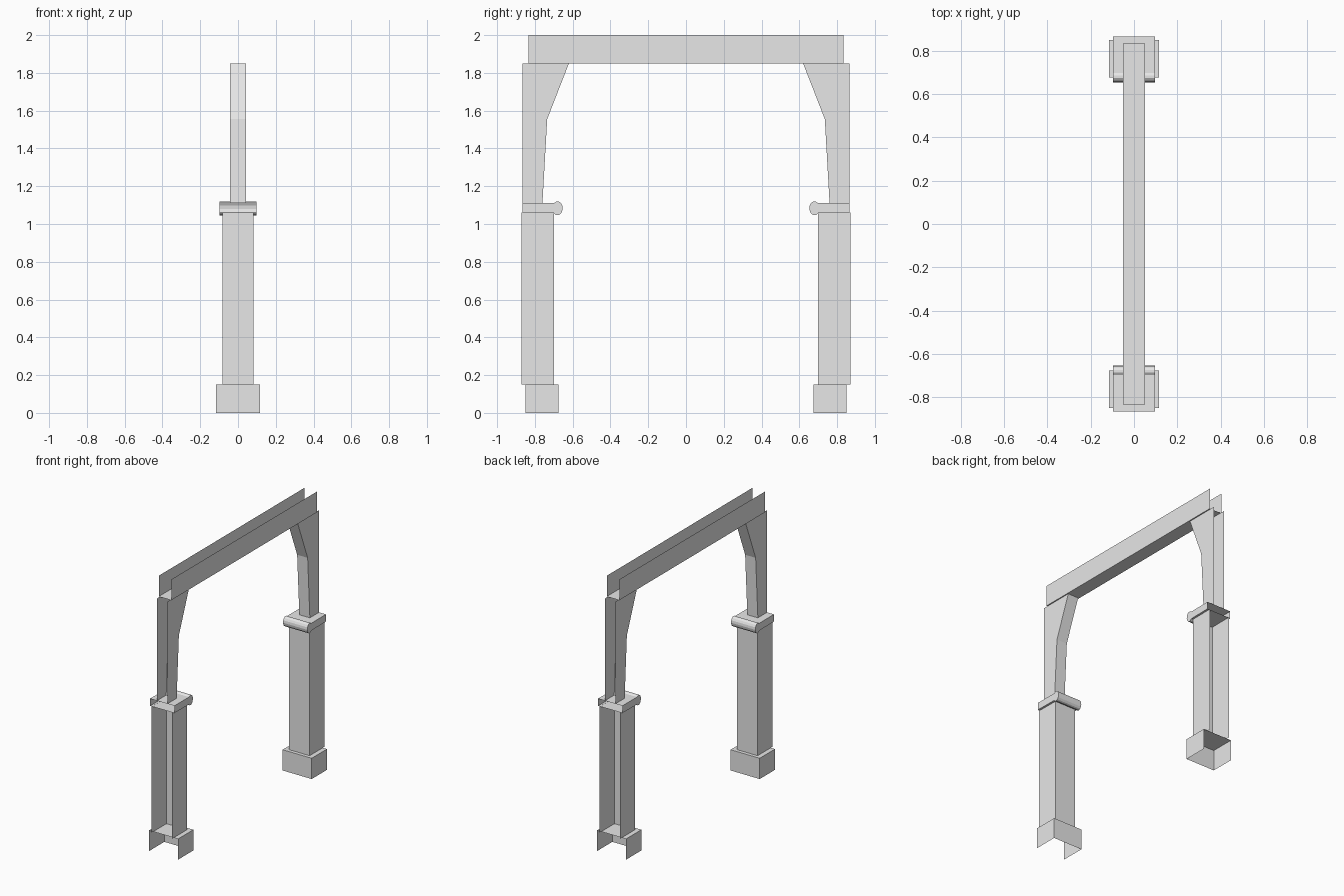
import bpy
import math

cube = bpy.data.objects.get("Cube")
if cube:
    bpy.data.objects.remove(cube, do_unlink=True)

# Single plain grey for everything
grey = bpy.data.materials.new("light_grey")
grey.use_nodes = True
grey.diffuse_color = (0.8, 0.8, 0.8, 1)
grey.node_tree.nodes["Principled BSDF"].inputs["Base Color"].default_value = (0.8, 0.8, 0.8, 1)


def shell(name, profile, half_width, open_edges=(), side=1):
    """Extrude a counter-clockwise (y, z) profile across x, leaving some edges open."""
    n = len(profile)
    verts = [(x, y * side, z) for x in (-half_width, half_width) for y, z in profile]
    faces = [list(range(n))[::-1], list(range(n, 2 * n))]
    for i in range(n):
        if i not in open_edges:
            j = (i + 1) % n
            faces.append([i, j, j + n, i + n])
    if side < 0:
        faces = [f[::-1] for f in faces]
    mesh = bpy.data.meshes.new(name)
    mesh.from_pydata(verts, [], faces)
    mesh.materials.append(grey)
    obj = bpy.data.objects.new(name, mesh)
    bpy.context.collection.objects.link(obj)
    return obj


def box(y0, y1, z0, z1):
    """Edges run bottom, outer, top, inner."""
    return [(y0, z0), (y1, z0), (y1, z1), (y0, z1)]


# Rounded nose of the capital, swept from its top to its underside
SEGMENTS = 10
nose = []
for i in range(SEGMENTS + 1):
    a = math.radians(50 + 268 * i / SEGMENTS)
    nose.append((0.68 + 0.027 * math.cos(a), 1.083 + 0.037 * math.sin(a)))
capital = [(0.865, 1.06), (0.865, 1.112)] + nose

# Upright bracket that flares inward under the beam
bracket = [(0.76, 1.112), (0.865, 1.112), (0.865, 1.85), (0.62, 1.85), (0.735, 1.555)]

# Matching supports, open towards the outside
for label, side in (("front", -1), ("back", 1)):
    shell(label + "_plinth", box(0.675, 0.85, 0, 0.15), 0.116, (0, 1), side)
    shell(label + "_pillar", box(0.7, 0.87, 0.15, 1.06), 0.082, (0, 1, 2), side)
    shell(label + "_capital", capital, 0.097, (0,), side)
    shell(label + "_bracket", bracket, 0.042, (0, 1, 2), side)

# Channel-shaped beam, open at the top and both ends
shell("beam", box(-0.833, 0.833, 1.85, 2.0), 0.05, (1, 2, 3))
